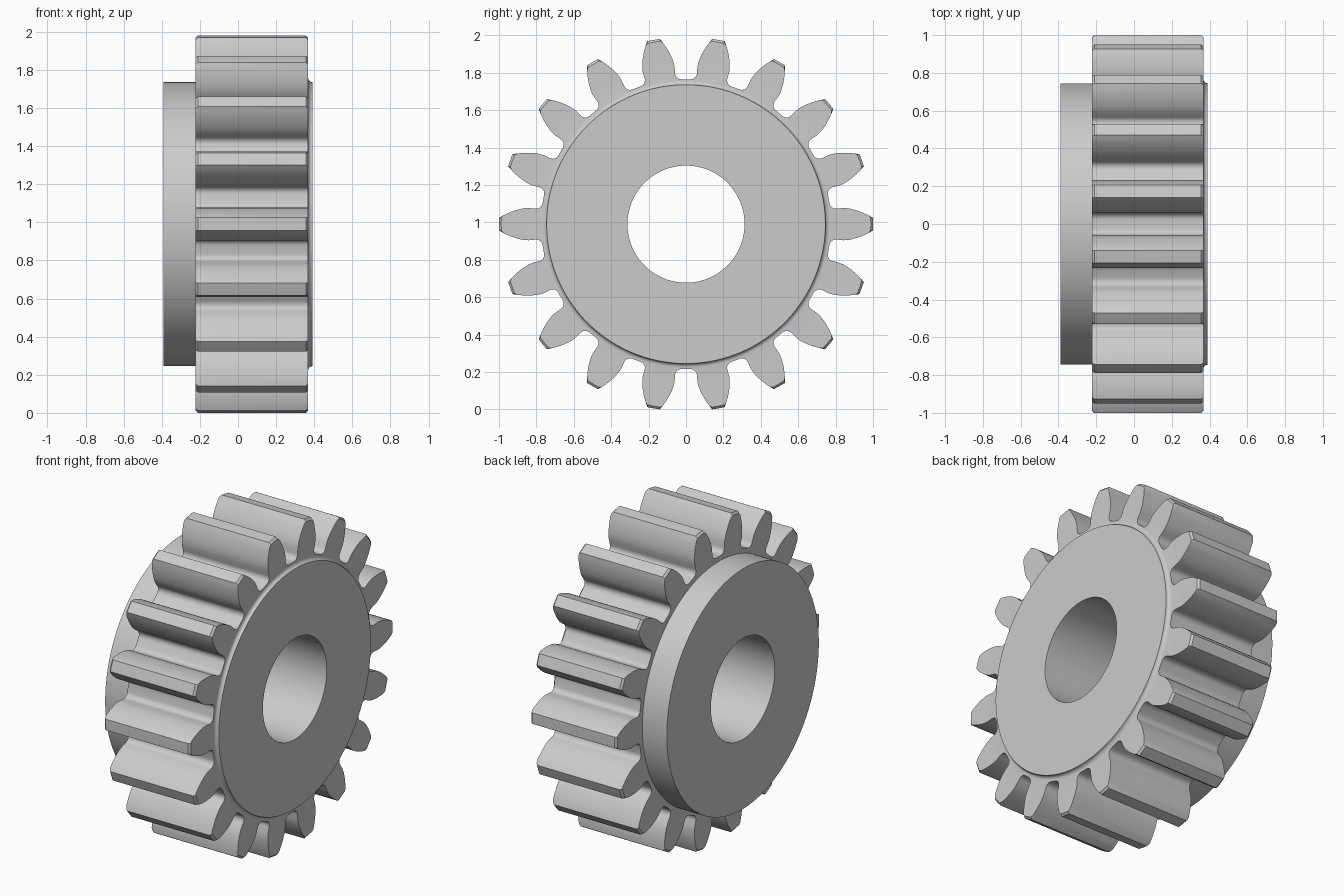
import bpy, bmesh
from math import sin, cos, tan, asin, acos, atan2, pi, radians, sqrt

if "Cube" in bpy.data.objects:
    bpy.data.objects.remove(bpy.data.objects["Cube"], do_unlink=True)

TEETH, TIP, PITCH, ROOT = 18, 1.0, 0.9, 0.775
BASE = PITCH * cos(radians(20))        # involute base circle
FILLET, CHAMFER = 0.035, 0.012
BORE, HUB = 0.313, 0.745
LEFT, RIGHT, END = -0.222, 0.368, 0.39  # tooth ends and hub ends
AXIS = 0.9902                          # height of the axle line
SEGMENTS = 144


def involute(a):
    return tan(a) - a


def half_tooth():
    """Polar points (angle from tooth centre, radius) from tip to root."""
    base_angle = pi / (2 * TEETH) + involute(radians(20))
    pts = []
    steps = 7
    for i in range(steps + 1):
        r = TIP + (BASE - TIP) * i / steps
        pts.append((base_angle - involute(acos(min(1, BASE / r))), r))
    # root fillet, tangent to the radial flank and the root circle
    rc = ROOT + FILLET
    swing = asin(FILLET / rc)
    centre = base_angle + swing
    for i in range(7):
        t = (pi / 2 + swing) * i / 6 - swing
        u, v = rc - FILLET * sin(t), -FILLET * cos(t)
        pts.append((centre + atan2(v, u), sqrt(u * u + v * v)))
    return pts


def outline():
    half = half_tooth()
    tooth = [(-a, r) for a, r in reversed(half)] + [(0, TIP)] + half
    return [(a + 2 * pi * k / TEETH, r) for k in range(TEETH) for a, r in tooth]


bm = bmesh.new()


def ring(x, polar):
    verts = [bm.verts.new((x, r * cos(a), AXIS + r * sin(a))) for a, r in polar]
    edges = [bm.edges.new((v, verts[i - 1])) for i, v in enumerate(verts)]
    return verts, edges


def circle(x, r):
    return ring(x, [(2 * pi * i / SEGMENTS, r) for i in range(SEGMENTS)])


def skin(rings):
    for (a, _), (b, _) in zip(rings, rings[1:]):
        for i in range(len(a)):
            bm.faces.new((a[i - 1], a[i], b[i], b[i - 1]))


# Toothed rim, with the tips chamfered at both ends
profile = outline()
clipped = [(a, min(r, TIP - CHAMFER)) for a, r in profile]
rim = [ring(LEFT, clipped), ring(LEFT + CHAMFER, profile),
       ring(RIGHT - CHAMFER, profile), ring(RIGHT, clipped)]
skin(rim)

# Hub and bore: shoulder, bore, then a concave fillet onto the tooth end
step = END - RIGHT
hub = [circle(LEFT, HUB), circle(-END, HUB), circle(-END, BORE),
       circle(END, BORE)]
for i in range(6):
    t = pi / 2 * i / 5
    hub.append(circle(END - step * sin(t), HUB + step * (1 - cos(t))))
skin(hub)

# Flat tooth ends between the outline and the hub
for outer, inner in ((rim[0], hub[0]), (rim[-1], hub[-1])):
    bmesh.ops.triangle_fill(bm, use_beauty=True, edges=outer[1] + inner[1])

bmesh.ops.recalc_face_normals(bm, faces=bm.faces)
mesh = bpy.data.meshes.new("spur_gear")
bm.to_mesh(mesh)
bm.free()

gear = bpy.data.objects.new("spur_gear", mesh)
bpy.context.collection.objects.link(gear)

# Plain grey metal
grey = bpy.data.materials.new("grey")
grey.use_nodes = True
colour = (0.6, 0.6, 0.6, 1)
grey.diffuse_color = colour
grey.node_tree.nodes["Principled BSDF"].inputs["Base Color"].default_value = colour
mesh.materials.append(grey)

bpy.ops.object.select_all(action="DESELECT")
gear.select_set(True)
bpy.context.view_layer.objects.active = gear
bpy.ops.object.shade_smooth_by_angle(angle=radians(30))
